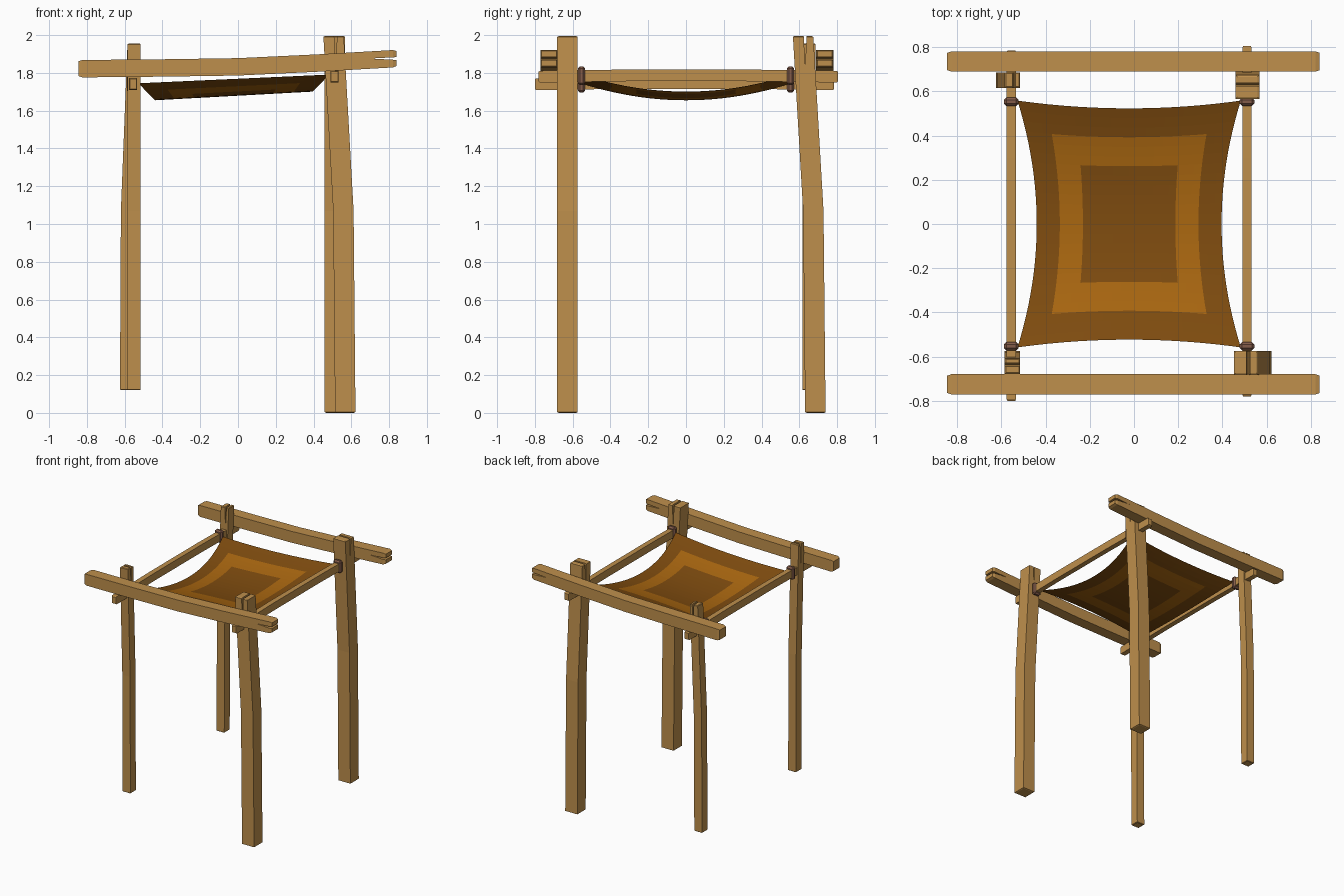
import bpy
import bmesh
from mathutils import Vector

old = bpy.data.objects.get("Cube")
if old:
    bpy.data.objects.remove(old)


def srgb(r, g, b):
    lin = [c / 255 / 12.92 if c <= 10 else ((c / 255 + 0.055) / 1.055) ** 2.4 for c in (r, g, b)]
    return (*lin, 1)


def material(name, color):
    m = bpy.data.materials.new(name)
    m.use_nodes = True
    m.diffuse_color = color
    m.node_tree.nodes["Principled BSDF"].inputs["Base Color"].default_value = color
    return m


wood = material("tan wood", srgb(190, 143, 76))
brown = material("brown cloth", srgb(127, 76, 15))
amber = material("amber cloth", srgb(170, 103, 16))
rope = material("rope", srgb(132, 92, 74))


def finish(name, bm, *mats):
    me = bpy.data.meshes.new(name)
    bm.to_mesh(me)
    bm.free()
    ob = bpy.data.objects.new(name, me)
    bpy.context.collection.objects.link(ob)
    for m in mats:
        me.materials.append(m)
    return ob


def timber(name, path, side, up, chamfer=0.008):
    """Rectangular timber swept along a path; side and up are half-size vectors."""
    path = [Vector(p) for p in path]
    side, up = Vector(side), Vector(up)
    first = (path[1] - path[0]).normalized() * chamfer
    last = (path[-1] - path[-2]).normalized() * chamfer
    stations = [(path[0], 0.85), (path[0] + first, 1)]
    stations += [(p, 1) for p in path[1:-1]]
    stations += [(path[-1] - last, 1), (path[-1], 0.85)]
    bm = bmesh.new()
    rings = [[bm.verts.new(p + side * (a * s) + up * (b * s))
              for a, b in ((-1, -1), (1, -1), (1, 1), (-1, 1))] for p, s in stations]
    for r, q in zip(rings, rings[1:]):
        for i in range(4):
            j = (i + 1) % 4
            bm.faces.new((r[i], r[j], q[j], q[i]))
    bm.faces.new(rings[0])
    bm.faces.new(rings[-1])
    bmesh.ops.recalc_face_normals(bm, faces=bm.faces)
    return finish(name, bm, wood)


def split(ob, end, inward, across, depth, gap):
    """Cut a narrow wedge-shaped crack into the end of a timber."""
    end, inward, across = Vector(end), Vector(inward), Vector(across)
    spread = inward.cross(across).normalized() * gap
    tri = (end + inward * depth, end - inward * 0.03 + spread, end - inward * 0.03 - spread)
    bm = bmesh.new()
    a, b = [[bm.verts.new(p + across * s) for p in tri] for s in (-0.1, 0.1)]
    bm.faces.new(a)
    bm.faces.new(b)
    for i in range(3):
        j = (i + 1) % 3
        bm.faces.new((a[i], a[j], b[j], b[i]))
    bmesh.ops.recalc_face_normals(bm, faces=bm.faces)
    cutter = finish("crack_cutter", bm, wood)
    cutter.hide_render = True
    mod = ob.modifiers.new("crack", 'BOOLEAN')
    mod.operation = 'DIFFERENCE'
    mod.solver = 'EXACT'
    mod.object = cutter
    bpy.context.view_layer.objects.active = ob
    bpy.ops.object.modifier_apply(modifier=mod.name)
    bpy.data.objects.remove(cutter)


# Posts: thick pair on the left, thin pair on the right, each bent in one direction
X, Y, Z = Vector((1, 0, 0)), Vector((0, 1, 0)), Vector((0, 0, 1))
posts = [
    ("front_left_post", 0.054, [(0.568, -0.628, 0), (0.558, -0.628, 1.07), (0.506, -0.628, 1.995)], Y),
    ("back_left_post", 0.054, [(0.513, 0.685, 0), (0.513, 0.674, 1.07), (0.513, 0.62, 1.995)], X),
    ("front_right_post", 0.035, [(-0.55, -0.61, 0.12), (-0.55, -0.613, 1.07), (-0.55, -0.643, 1.955)], X),
    ("back_right_post", 0.035, [(-0.59, 0.651, 0.12), (-0.585, 0.651, 1.07), (-0.55, 0.651, 1.955)], Y),
]
for name, half, path, crack_dir in posts:
    post = timber(name, path, X * half, Y * half, 0.004)
    offset = (Y if crack_dir == X else X) * half * 0.2
    split(post, Vector(path[-1]) + offset, -Z, crack_dir, 0.16, 0.009)

# Cross beams outside the posts, rising towards the left
for name, y in (("front_beam", -0.725), ("back_beam", 0.735)):
    beam = timber(name, [(-0.845, y, 1.822), (-0.4, y, 1.826), (0, y, 1.832),
                         (0.42, y, 1.852), (0.84, y, 1.876)], Y * 0.046, Z * 0.046, 0.02)
    split(beam, (0.84, y, 1.876), -X, Y, 0.14, 0.009)

# Side rails with rope lashings
for side, x, z, shift in (("right", -0.555, 1.742, -0.008), ("left", 0.511, 1.782, 0.012)):
    timber(side + "_rail", [(x, -0.792 + shift, z - 0.002), (x, -0.3, z + 0.005), (x, 0.3, z + 0.005),
                            (x, 0.792 + shift, z - 0.002)], X * 0.021, Z * 0.031)
    for end, y in (("front", -0.553), ("back", 0.553)):
        bm = bmesh.new()
        bmesh.ops.create_cube(bm, size=1)
        bmesh.ops.scale(bm, vec=(0.066, 0.038, 0.1), verts=bm.verts)
        bmesh.ops.bevel(bm, geom=bm.edges[:], offset=0.011, segments=1, affect='EDGES')
        bmesh.ops.translate(bm, vec=(x, y, z + 0.003), verts=bm.verts)
        finish(f"{end}_{side}_lashing", bm, rope)

# Sagging cloth with concave edges and an amber band
bm = bmesh.new()
bmesh.ops.create_grid(bm, x_segments=24, y_segments=24, size=1)
for f in bm.faces:
    c = f.calc_center_median()
    f.material_index = 1 if 0.5 < max(abs(c.x), abs(c.y)) < 0.75 else 0
for v in bm.verts:
    u, w = v.co.x, v.co.y
    v.co = (-0.022 + u * (0.505 - 0.087 * (1 - w * w)),
            w * (0.558 - 0.035 * (1 - u * u)),
            1.768 + 0.023 * u - 0.09 * (1 - w * w))
finish("cloth_canopy", bm, brown, amber)
